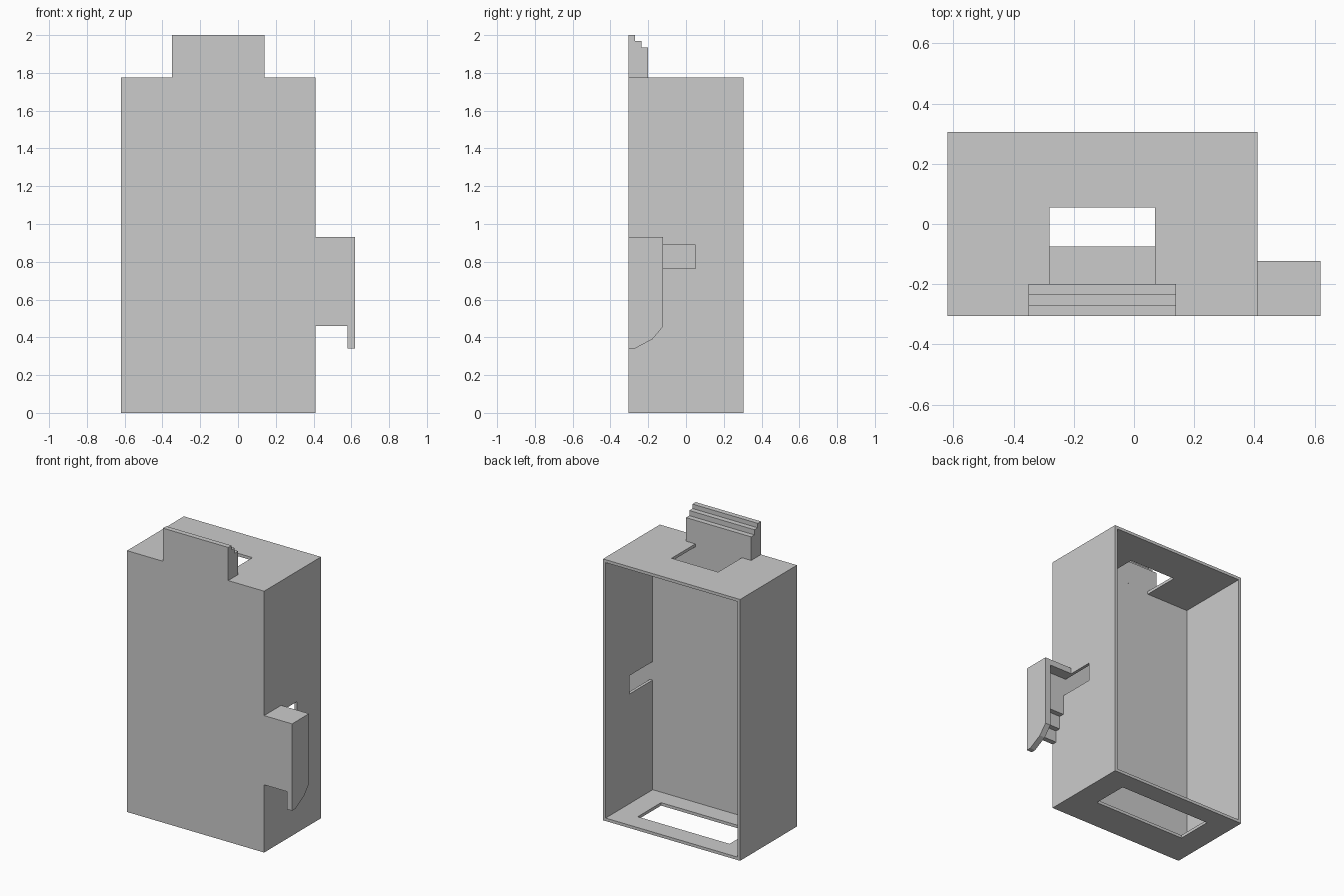
import bpy, bmesh
from mathutils import Vector

if "Cube" in bpy.data.objects:
    bpy.data.objects.remove(bpy.data.objects["Cube"])

FRONT, BACK, STEP = -0.305, 0.305, -0.2   # front face, open back, inside of thick front wall
LEFT, RIGHT, TOP, WALL = -0.62, 0.41, 1.775, 0.02


def prism(name, x0, x1, outline):
    """Extrude a (y, z) outline from x0 to x1."""
    bm = bmesh.new()
    face = bm.faces.new([bm.verts.new((x0, y, z)) for y, z in outline])
    ext = bmesh.ops.extrude_face_region(bm, geom=[face])
    verts = [g for g in ext["geom"] if isinstance(g, bmesh.types.BMVert)]
    bmesh.ops.translate(bm, verts=verts, vec=Vector((x1 - x0, 0, 0)))
    bmesh.ops.recalc_face_normals(bm, faces=bm.faces)
    mesh = bpy.data.meshes.new(name)
    bm.to_mesh(mesh)
    bm.free()
    obj = bpy.data.objects.new(name, mesh)
    bpy.context.collection.objects.link(obj)
    return obj


def box(name, x0, x1, y0, y1, z0, z1):
    return prism(name, x0, x1, [(y0, z0), (y1, z0), (y1, z1), (y0, z1)])


def cut(target, *bounds):
    """Subtract a box from the target."""
    cutter = box("cutter", *bounds)
    mod = target.modifiers.new("cut", 'BOOLEAN')
    mod.operation, mod.solver, mod.object = 'DIFFERENCE', 'EXACT', cutter
    bpy.context.view_layer.objects.active = target
    bpy.ops.object.modifier_apply(modifier=mod.name)
    bpy.data.objects.remove(cutter, do_unlink=True)


# Housing: open at the back, with a thick front wall
housing = box("housing", LEFT, RIGHT, FRONT, BACK, 0, TOP)
cut(housing, LEFT + WALL, RIGHT - WALL, STEP, BACK + 0.1, WALL, TOP - WALL)
cut(housing, -0.28, 0.07, STEP, 0.055, TOP - 0.1, TOP + 0.1)    # top opening
cut(housing, -0.45, 0.24, -0.075, 0.175, -0.1, 0.1)             # bottom slot
cut(housing, RIGHT - 0.1, RIGHT + 0.1, STEP, 0.05, 0.765, 0.89)  # side opening


def stepped(z0, z1, z2, z3):
    """Front plate outline that thins in two steps from z0 towards z3."""
    return [(FRONT, z0), (STEP, z0), (STEP, z1), (-0.235, z1),
            (-0.235, z2), (-0.27, z2), (-0.27, z3), (FRONT, z3)]


# Stepped tab on top
prism("top_tab", -0.35, 0.14, stepped(TOP, 1.935, 1.97, 2.0))

# Side hook: stepped front plate, top plate and outer plate with a cut-off tip
prism("hook_front_plate", RIGHT, 0.58, stepped(0.89, 0.63, 0.54, 0.46))
box("hook_top_plate", RIGHT, 0.58, FRONT, -0.123, 0.89, 0.93)
prism("hook_outer_plate", 0.58, 0.62,
      [(FRONT, 0.93), (-0.123, 0.93), (-0.123, 0.455), (-0.178, 0.39),
       (-0.272, 0.34), (FRONT, 0.34)])
